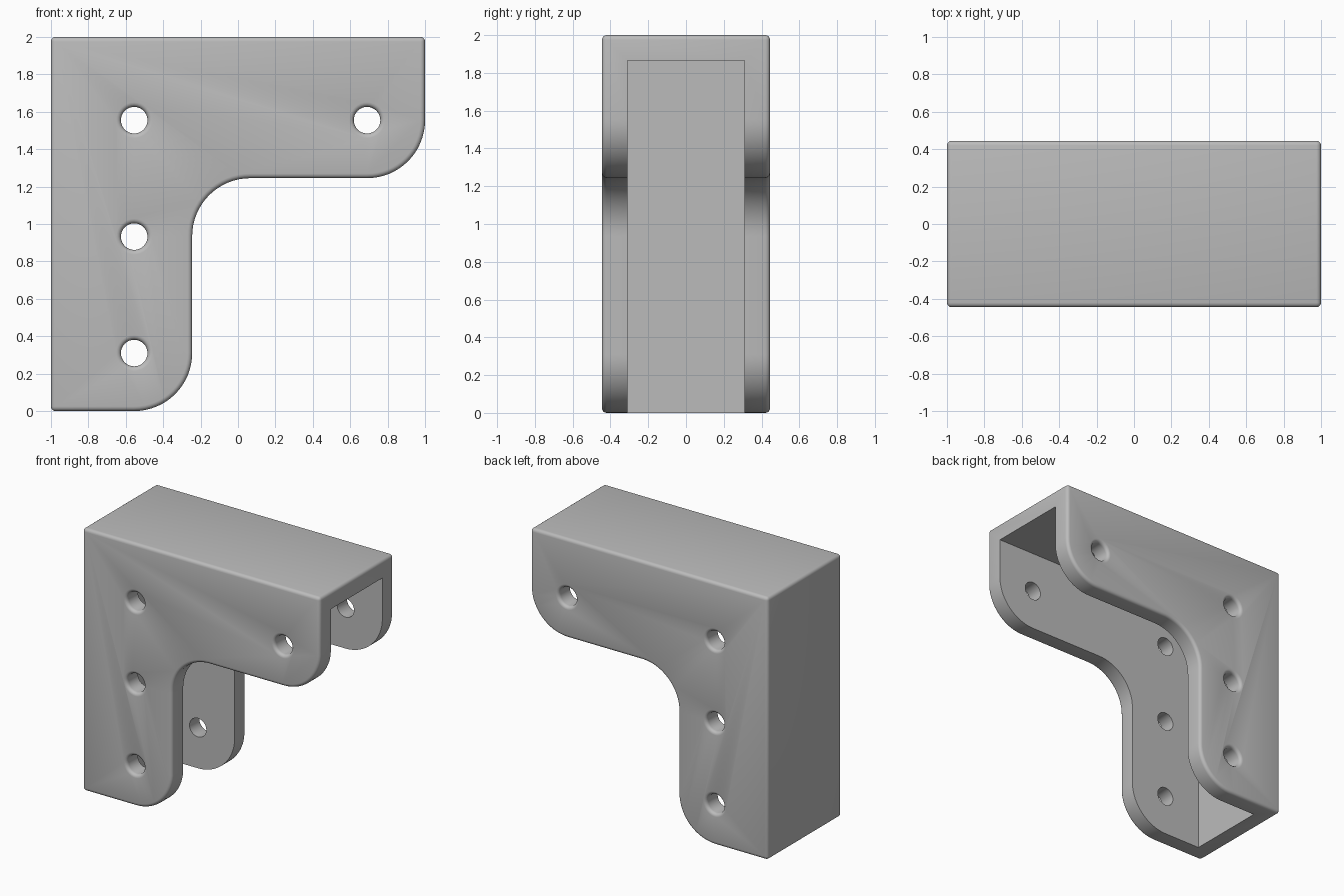
import bpy, bmesh, math
from mathutils import Vector

if "Cube" in bpy.data.objects:
    bpy.data.objects.remove(bpy.data.objects["Cube"], do_unlink=True)

HALF = 0.445      # half depth of the bracket
WALL = 0.135      # wall thickness
ARM = 0.755       # width of each arm
R = 0.31          # corner radius, concentric with the end holes
EDGE = 0.025      # rounding of the outer edges
HOLE = 0.071

grey = bpy.data.materials.new("plain grey")
grey.use_nodes = True
colour = (0.5, 0.5, 0.5, 1)
grey.diffuse_color = colour
grey.node_tree.nodes["Principled BSDF"].inputs["Base Color"].default_value = colour


def make_object(name, bm):
    bmesh.ops.recalc_face_normals(bm, faces=bm.faces)
    mesh = bpy.data.meshes.new(name)
    bm.to_mesh(mesh)
    bm.free()
    mesh.materials.append(grey)
    obj = bpy.data.objects.new(name, mesh)
    bpy.context.collection.objects.link(obj)
    return obj


def arc(cx, cz, start, end, steps=16):
    angles = [math.radians(start + (end - start) * i / steps) for i in range(steps + 1)]
    return [(cx + R * math.cos(a), cz + R * math.sin(a)) for a in angles]


# L-shaped outer body with rounded arm ends and inner corner
inner_x, inner_z = ARM - 1, 2 - ARM
outline = [(-1, 2), (-1, 0)]
outline += arc(inner_x - R, R, -90, 0)
outline += arc(inner_x + R, inner_z - R, 180, 90)
outline += arc(1 - R, inner_z + R, -90, 0)
outline += [(1, 2)]
bm = bmesh.new()
face = bm.faces.new([bm.verts.new((x, -HALF, z)) for x, z in outline])
side = bmesh.ops.extrude_face_region(bm, geom=[face])
moved = [v for v in side["geom"] if isinstance(v, bmesh.types.BMVert)]
bmesh.ops.translate(bm, verts=moved, vec=(0, 2 * HALF, 0))
bmesh.ops.recalc_face_normals(bm, faces=bm.faces)
sharp = [e for e in bm.edges if e.calc_face_angle(0) > math.radians(30)]
bmesh.ops.bevel(bm, geom=sharp, offset=EDGE, segments=4, profile=0.5, affect='EDGES')
bracket = make_object("corner_bracket", bm)

# Channel cutter, open below and at the right-hand end
bm = bmesh.new()
bmesh.ops.create_cube(bm, size=1)
low = Vector((WALL - 1, WALL - HALF, -1))
high = Vector((2, HALF - WALL, 2 - WALL))
bmesh.ops.scale(bm, verts=bm.verts, vec=high - low)
bmesh.ops.translate(bm, verts=bm.verts, vec=(low + high) / 2)
cutters = [make_object("channel_cutter", bm)]

# Screw hole cutters with rounded outer rims
rim = [(HOLE + EDGE * (1 - math.cos(a)), HALF - EDGE + EDGE * math.sin(a))
       for a in [math.pi / 2 * i / 4 for i in range(5)]]
half_profile = rim + [(HOLE + EDGE, HALF + 0.1)]
profile = [(r, -y) for r, y in reversed(half_profile)] + half_profile
left, top = inner_x - R, inner_z + R
for cx, cz in [(left, top), (left, (R + top) / 2), (left, R), (1 - R, top)]:
    bm = bmesh.new()
    rings = []
    for r, y in profile:
        angles = [math.tau * i / 32 for i in range(32)]
        rings.append([bm.verts.new((cx + r * math.cos(a), y, cz + r * math.sin(a))) for a in angles])
    for a, b in zip(rings, rings[1:]):
        for i in range(32):
            j = (i + 1) % 32
            bm.faces.new((a[i], a[j], b[j], b[i]))
    bm.faces.new(rings[0])
    bm.faces.new(rings[-1])
    cutters.append(make_object("hole_cutter", bm))

# Cut the channel and holes, then discard the cutters
bpy.context.view_layer.objects.active = bracket
bracket.select_set(True)
for cutter in cutters:
    mod = bracket.modifiers.new("cut", 'BOOLEAN')
    mod.operation = 'DIFFERENCE'
    mod.solver = 'EXACT'
    mod.object = cutter
    bpy.ops.object.modifier_apply(modifier=mod.name)
    bpy.data.objects.remove(cutter, do_unlink=True)

bpy.ops.object.shade_smooth_by_angle(angle=math.radians(30))
